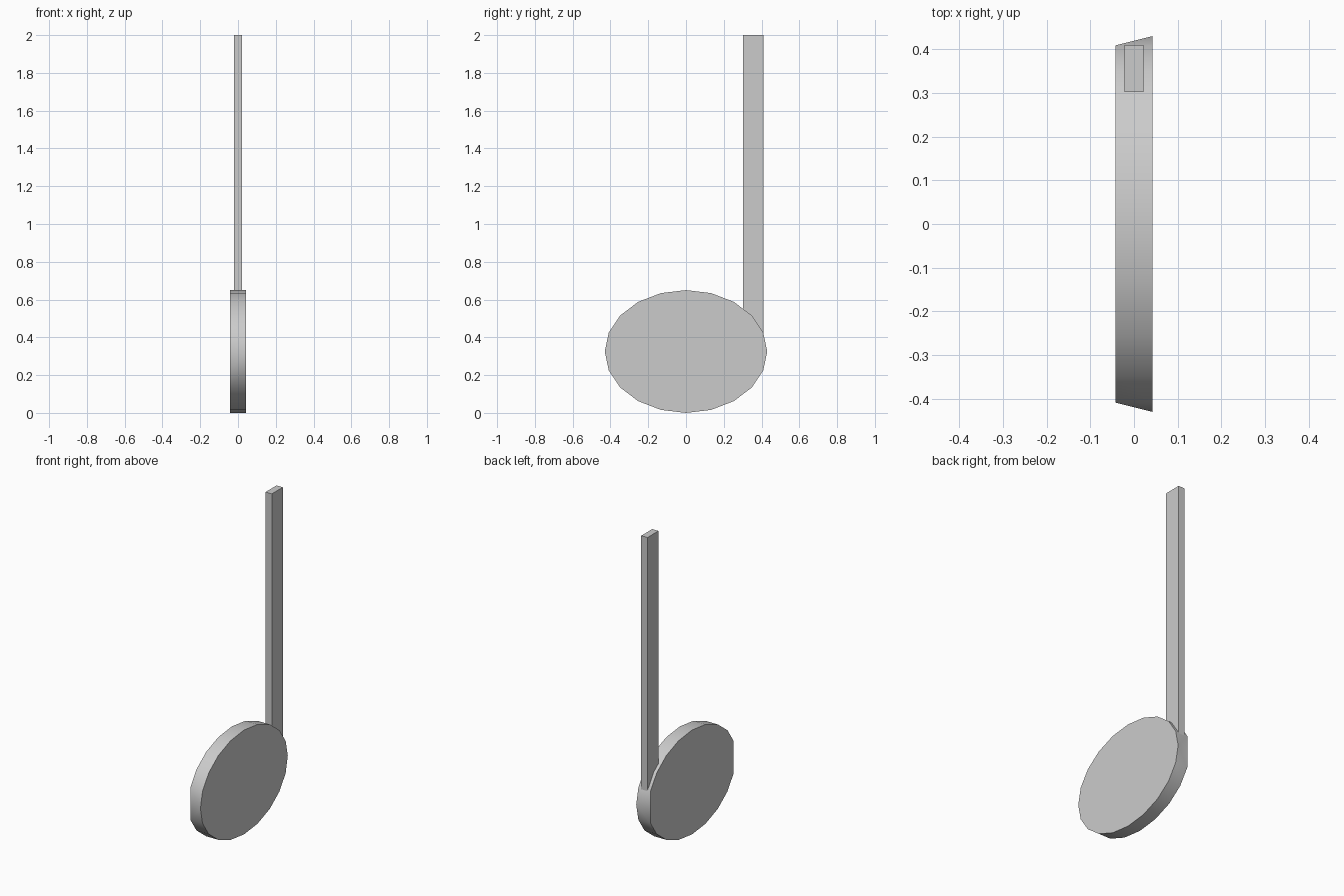
import bpy, bmesh, math

if "Cube" in bpy.data.objects:
    bpy.data.objects.remove(bpy.data.objects["Cube"])

RY, RZ, CZ, HALF = 0.43, 0.325, 0.325, 0.042
SIDES = 20

# Note head: 20-sided oval disc, the left face lacks its two end points
bm = bmesh.new()
for x in (-HALF, HALF):
    for i in range(SIDES):
        if x < 0 and i % (SIDES // 2) == 0:
            continue
        a = 2 * math.pi * i / SIDES
        bm.verts.new((x, RY * math.cos(a), CZ + RZ * math.sin(a)))
bmesh.ops.convex_hull(bm, input=bm.verts[:])
bmesh.ops.dissolve_limit(bm, angle_limit=0.01, verts=bm.verts[:], edges=bm.edges[:])
bmesh.ops.recalc_face_normals(bm, faces=bm.faces[:])
mesh = bpy.data.meshes.new("note_head")
bm.to_mesh(mesh)
bm.free()
head = bpy.data.objects.new("note_head", mesh)
bpy.context.collection.objects.link(head)
bpy.context.view_layer.objects.active = head
head.select_set(True)
bpy.ops.object.shade_smooth_by_angle(angle=math.radians(35))
head.select_set(False)

# Stem: thin upright bar sunk into the head
z0, z1, y0, y1 = 0.24, 2.0, 0.302, 0.41
bpy.ops.mesh.primitive_cube_add(size=1, location=(0, (y0 + y1) / 2, (z0 + z1) / 2))
stem = bpy.context.object
stem.name = "note_stem"
stem.scale = (0.043, y1 - y0, z1 - z0)
bpy.ops.object.transform_apply(location=False, rotation=False, scale=True)
